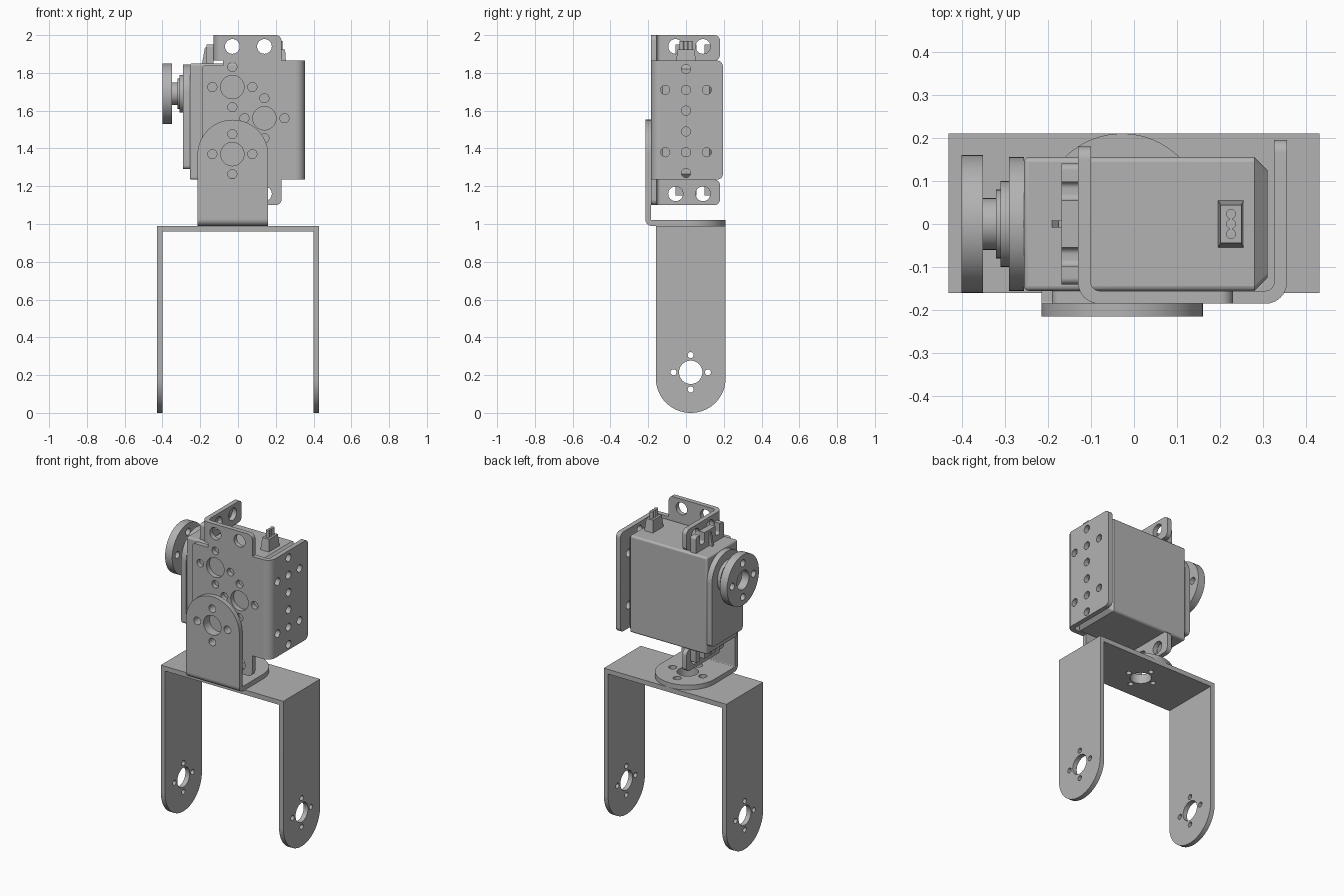
import bpy, bmesh
from math import sin, cos, pi, tan, radians
from mathutils import Vector

cube = bpy.data.objects.get("Cube")
if cube:
    bpy.data.objects.remove(cube)

grey = bpy.data.materials.new("metal_grey")
grey.use_nodes = True
COLOUR = (0.45, 0.45, 0.45, 1)
grey.diffuse_color = COLOUR
grey.node_tree.nodes["Principled BSDF"].inputs["Base Color"].default_value = COLOUR


def finish(name, bm):
    bmesh.ops.recalc_face_normals(bm, faces=bm.faces)
    mesh = bpy.data.meshes.new(name)
    bm.to_mesh(mesh)
    bm.free()
    mesh.materials.append(grey)
    obj = bpy.data.objects.new(name, mesh)
    bpy.context.collection.objects.link(obj)
    bpy.ops.object.select_all(action='DESELECT')
    obj.select_set(True)
    bpy.context.view_layer.objects.active = obj
    bpy.ops.object.shade_smooth_by_angle(angle=radians(30))
    return obj


def rounded(points, steps=10):
    """Outline from (u, v) or (u, v, radius) corners."""
    out = []
    for i, p in enumerate(points):
        c = Vector(p[:2])
        if len(p) == 2:
            out.append(c)
            continue
        a = (Vector(points[i - 1][:2]) - c).normalized()
        b = (Vector(points[(i + 1) % len(points)][:2]) - c).normalized()
        half = a.angle(b) / 2
        centre = c + (a + b).normalized() * p[2] / sin(half)
        start = c + a * p[2] / tan(half) - centre
        end = c + b * p[2] / tan(half) - centre
        sweep = start.angle(end)
        for k in range(steps + 1):
            t = k / steps
            out.append(centre + (start * sin((1 - t) * sweep) + end * sin(t * sweep)) / sin(sweep))
    return out


def arc(u, v, r, a0, a1, n=8):
    return [Vector((u + r * cos(a0 + (a1 - a0) * k / n), v + r * sin(a0 + (a1 - a0) * k / n)))
            for k in range(n + 1)]


def circle(u, v, r):
    return arc(u, v, r, 0, 2 * pi, 32)[:-1]


def horn_holes(u, v, r=0.062, offset=0.106, small=0.024):
    """One large hole with four small ones around it."""
    return [circle(u, v, r)] + [circle(u + offset * a, v + offset * b, small)
                                for a, b in ((1, 0), (-1, 0), (0, 1), (0, -1))]


def plate(name, axis, lo, hi, outline, holes=()):
    """Flat outline with holes, thickened from lo to hi along an axis."""
    curve = bpy.data.curves.new(name, 'CURVE')
    curve.dimensions, curve.fill_mode = '2D', 'BOTH'
    curve.extrude = (hi - lo) / 2
    for loop in [outline, *holes]:
        spline = curve.splines.new('POLY')
        spline.points.add(len(loop) - 1)
        for point, p in zip(spline.points, loop):
            point.co = (p[0], p[1], 0, 1)
        spline.use_cyclic_u = True
    temp = bpy.data.objects.new(name + "_curve", curve)
    bpy.context.collection.objects.link(temp)
    bpy.context.view_layer.update()
    mesh = bpy.data.meshes.new_from_object(temp.evaluated_get(bpy.context.evaluated_depsgraph_get()))
    bm = bmesh.new()
    bm.from_mesh(mesh)
    bpy.data.objects.remove(temp)
    bpy.data.curves.remove(curve)
    bpy.data.meshes.remove(mesh)
    bmesh.ops.remove_doubles(bm, verts=bm.verts, dist=0.0002)
    for vert in bm.verts:
        u, v, w = vert.co
        w += (lo + hi) / 2
        vert.co = {'x': (w, u, v), 'y': (u, w, v), 'z': (u, v, w)}[axis]
    return finish(name, bm)


def bend(name, axis, lo, hi, u, v, start, r, t=0.03):
    """Quarter-round sheet bend."""
    outer = arc(u, v, r, start, start + pi / 2)
    inner = arc(u, v, r - t, start + pi / 2, start)
    plate(name, axis, lo, hi, outer + inner)


def rect(u0, v0, u1, v1):
    return [(u0, v0), (u1, v0), (u1, v1), (u0, v1)]


def flip(points, mid=1.55):
    """Mirror an outline top to bottom about the servo's middle."""
    return [(p[0], 2 * mid - p[1], *p[2:]) for p in points]


# Large U bracket
for side, x in (("right", -0.43), ("left", 0.4)):
    plate("leg_" + side, 'x', x, x + 0.03,
          rounded([(-0.16, 0, 0.184), (0.21, 0, 0.184), (0.21, 0.99), (-0.16, 0.99)], 16),
          horn_holes(0.025, 0.215, 0.062, 0.091, 0.016))
plate("leg_bridge", 'z', 0.96, 0.99, rect(-0.4, -0.16, 0.4, 0.21),
      horn_holes(-0.03, 0.025, 0.062, 0.091, 0.016))

# L bracket
plate("angle_upright", 'y', -0.215, -0.185,
      rounded([(-0.215, 1.025), (0.16, 1.025), (0.16, 1.552, 0.187), (-0.215, 1.552, 0.187)], 16),
      horn_holes(-0.03, 1.37))
plate("angle_foot", 'z', 0.99, 1.02,
      rounded([(-0.215, -0.18), (0.16, -0.18), (0.16, 0.21, 0.187), (-0.215, 0.21, 0.187)], 16),
      horn_holes(-0.03, 0.025))
bend("angle_bend", 'x', -0.215, 0.16, -0.18, 1.025, pi, 0.035)

# Servo bracket: front plate, side flange and two ear flanges
front = [(-0.19, 1.26, 0.02), (-0.08, 1.26), (-0.08, 1.1), (0.23, 1.1, 0.03), (0.23, 1.235),
         (0.305, 1.235), (0.305, 1.865), (0.23, 1.865), (0.23, 2, 0.03), (-0.08, 2),
         (-0.08, 1.84), (-0.19, 1.84, 0.02)]
holes = horn_holes(-0.03, 1.725) + horn_holes(0.14, 1.56) + horn_holes(-0.03, 1.37)
holes += [circle(x, z, 0.039) for x in (-0.03, 0.14) for z in (1.16, 1.94)]
plate("bracket_front", 'y', -0.185, -0.155, rounded(front), holes)

holes = [circle(0, 1.27 + 0.11 * i, 0.024) for i in range(6)]
holes += [circle(y, z, 0.024) for y in (-0.11, 0.11) for z in (1.38, 1.71)]
plate("bracket_side", 'x', 0.325, 0.355,
      rounded([(-0.135, 1.235), (0.195, 1.235, 0.03), (0.195, 1.865, 0.03), (-0.135, 1.865)]), holes)
bend("bracket_side_bend", 'z', 1.235, 1.865, 0.305, -0.135, -pi / 2, 0.05)

for name, z0, z1, zh in (("upper", 1.865, 2, 1.94), ("lower", 1.1, 1.235, 1.16)):
    plate(name + "_flange", 'x', -0.13, -0.1,
          rounded([(-0.135, z0), (0.18, z0, 0.03), (0.18, z1, 0.03), (-0.135, z1)]),
          [circle(y, zh, 0.039) for y in (-0.055, 0.09)])
    bend(name + "_flange_bend", 'z', z0, z1, -0.08, -0.135, pi, 0.05)

# Servo body with a chamfered rear end and softened edges
bm = bmesh.new()
bmesh.ops.create_cube(bm, size=1)
for v in bm.verts:
    v.co = (0.0275 + v.co.x * 0.565, v.co.y * 0.31, 1.5425 + v.co.z * 0.615)
rear = [e for e in bm.edges if all(v.co.x > 0.3 for v in e.verts)]
bmesh.ops.bevel(bm, geom=rear, offset=0.03, segments=1, affect='EDGES')
body = finish("servo_body", bm)
soft = body.modifiers.new("soft_edges", 'BEVEL')
soft.width, soft.segments, soft.limit_method = 0.01, 3, 'ANGLE'
soft.angle_limit = radians(60)

# Gear cover with a rounded top around the shaft
plate("gear_cover", 'x', -0.29, -0.255,
      rounded([(-0.155, 1.29, 0.02), (0.155, 1.29, 0.02), (0.155, 1.845, 0.154), (-0.155, 1.845, 0.154)], 16))

# Slotted mounting ears with a small rib
half = [(0.055, 1.95), (0.055, 1.885, 0.015), (0.098, 1.885, 0.015), (0.098, 1.95), (0.14, 1.95, 0.015), (0.14, 1.84)]
ear = [(-p[0], *p[1:]) for p in reversed(half)] + half
rib = [(-0.165, 1.84), (-0.165, 1.935), (-0.175, 1.935), (-0.192, 1.84)]
for name, turn in (("upper", list), ("lower", flip)):
    plate(name + "_ears", 'x', -0.168, -0.13, rounded(turn(ear)))
    plate(name + "_ear_rib", 'y', -0.008, 0.008, turn(rib))

# Output shaft, collars and round horn
for name, x0, x1, r in (("shaft", -0.35, -0.315, 0.06), ("collar_small", -0.32, -0.308, 0.08),
                        ("collar_large", -0.31, -0.29, 0.1)):
    plate(name, 'x', x0, x1, circle(0, 1.69, r))
plate("servo_horn", 'x', -0.4, -0.35, arc(0, 1.69, 0.16, 0, 2 * pi, 48)[:-1], horn_holes(0, 1.69, 0.06, 0.107, 0.022))

# Cable socket: tapered boot with three wires
bm = bmesh.new()
bmesh.ops.create_cube(bm, size=1)
for v in bm.verts:
    taper = 0.8 if v.co.z > 0 else 1
    v.co = (0.225 + v.co.x * 0.06 * taper, v.co.y * 0.11 * taper, 1.885 + v.co.z * 0.08)
finish("cable_boot", bm)
for i in (-1, 0, 1):
    plate("cable_wire", 'z', 1.92, 1.97, circle(0.225, i * 0.023, 0.0115))
